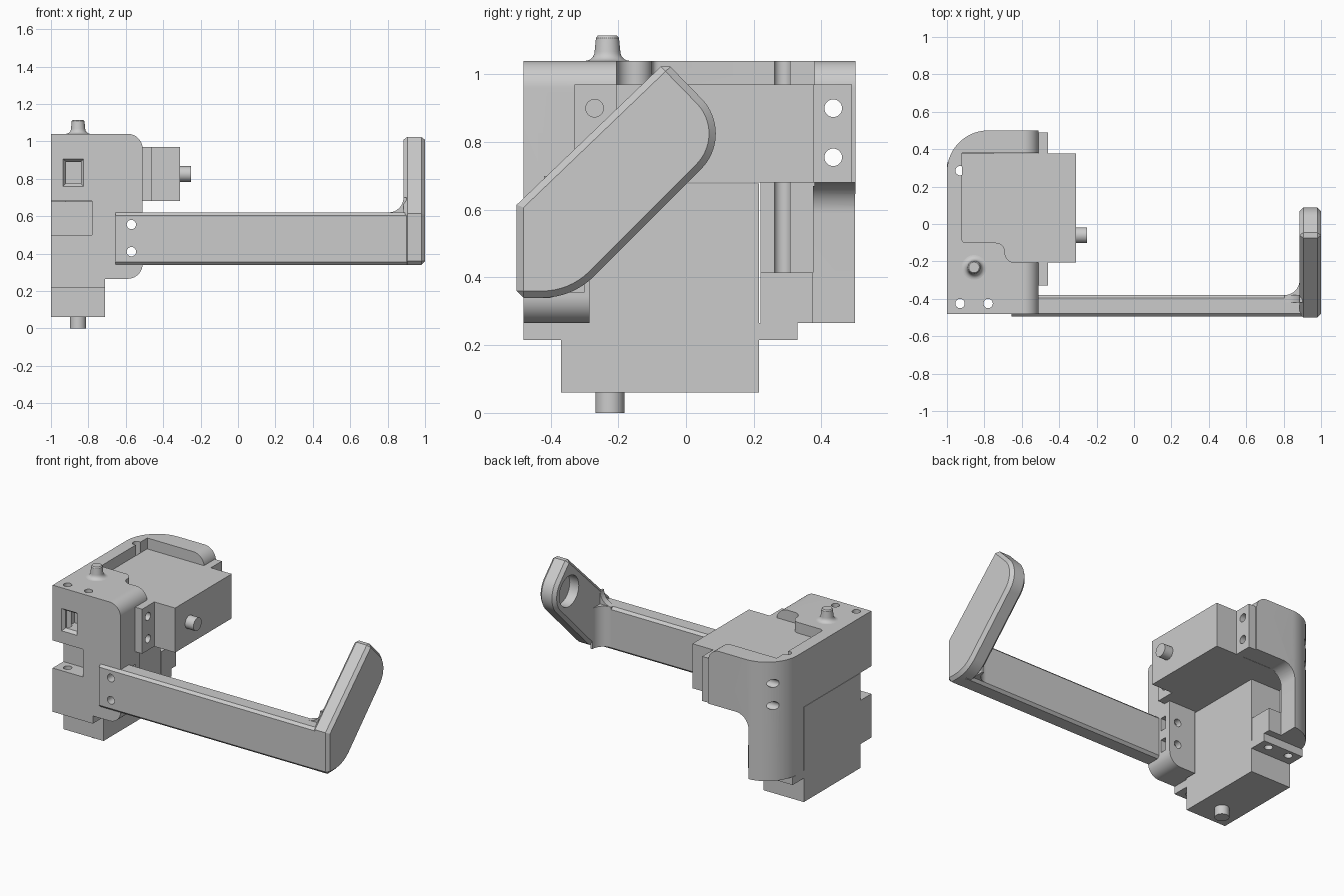
import bpy, bmesh, math

if "Cube" in bpy.data.objects:
    bpy.data.objects.remove(bpy.data.objects["Cube"])

AX = {'x': lambda u, v, d: (d, u, v), 'y': lambda u, v, d: (u, d, v), 'z': lambda u, v, d: (u, v, d)}


def arc(cx, cy, r, a0, a1, n=14):
    angs = [math.radians(a0 + (a1 - a0) * i / n) for i in range(n + 1)]
    return [(cx + r * math.cos(a), cy + r * math.sin(a)) for a in angs]


def finish(name, bm):
    bmesh.ops.recalc_face_normals(bm, faces=bm.faces[:])
    me = bpy.data.meshes.new(name)
    bm.to_mesh(me)
    bm.free()
    ob = bpy.data.objects.new(name, me)
    bpy.context.collection.objects.link(ob)
    return ob


def prism(name, pts, axis, lo, hi, grow=0):
    """Extrude a 2D outline along an axis; grow widens the low end."""
    bm = bmesh.new()
    cu = sum(p[0] for p in pts) / len(pts)
    cv = sum(p[1] for p in pts) / len(pts)
    g = lambda a, c: a + math.copysign(grow, a - c)
    A = [bm.verts.new(AX[axis](g(u, cu), g(v, cv), lo)) for u, v in pts]
    B = [bm.verts.new(AX[axis](u, v, hi)) for u, v in pts]
    bm.faces.new(A)
    bm.faces.new(B[::-1])
    for i in range(len(pts)):
        j = (i + 1) % len(pts)
        bm.faces.new((A[i], A[j], B[j], B[i]))
    return finish(name, bm)


def box(name, x0, x1, y0, y1, z0, z1):
    return prism(name, [(x0, y0), (x1, y0), (x1, y1), (x0, y1)], 'z', z0, z1)


def rod(name, axis, u, v, r, lo, hi):
    return prism(name, arc(u, v, r, 0, 348.75, 31), axis, lo, hi)


def apply(ob):
    dg = bpy.context.evaluated_depsgraph_get()
    me = bpy.data.meshes.new_from_object(ob.evaluated_get(dg))
    ob.modifiers.clear()
    ob.data = me


def boolean(ob, other, op='DIFFERENCE'):
    m = ob.modifiers.new('bool', 'BOOLEAN')
    m.operation, m.object, m.solver = op, other, 'EXACT'
    apply(ob)
    bpy.data.objects.remove(other)


# Bracket: rounded block
prof = [(-1, 0.265)] + arc(-0.59, 0.345, 0.08, -90, 0) + arc(-0.59, 0.96, 0.08, 0, 90) + [(-1, 1.04)]
bracket = prism('bracket', prof, 'y', -0.48, 0.5)
cuts = [
    # big vertical rounded corner at the back left
    prism('c', [(-1.1, 0.6), (-1.1, 0.28)] + arc(-0.78, 0.28, 0.22, 180, 90, 20) + [(-0.78, 0.6)], 'z', 0, 1.2),
    # pockets for the upper and lower servos
    box('c', -0.92, -0.3, -0.205, 0.38, 0.67, 0.97),
    prism('c', [(-0.92, 0.38), (-0.92, -0.08)] + arc(-0.90, -0.08, 0.02, 180, 270, 4)
          + arc(-0.74, -0.15, 0.05, 90, 0, 8) + arc(-0.64, -0.155, 0.05, 180, 270, 8)
          + [(-0.3, -0.205), (-0.3, 0.38)], 'z', 0.96, 1.2),
    box('c', -1.1, -0.70, -0.37, 0.22, 0.2, 0.68),
    box('c', -0.71, -0.4, -0.285, 0.385, 0.2, 0.68),
    box('c', -0.92, -0.4, 0.2, 0.375, 0.415, 0.69),
    # narrow rear column with filleted top
    prism('c', [(-0.8, 0.2), (-0.4, 0.2), (-0.4, 0.68)] + arc(-0.71, 0.59, 0.09, 90, 180), 'y', 0.375, 0.6),
    # front notch and tapered window
    box('c', -1.1, -0.78, -0.6, -0.36, 0.5, 0.68),
    box('c', -0.92, -0.84, -0.6, -0.37, 0.775, 0.89),
    prism('c', [(-0.92, 0.775), (-0.84, 0.775), (-0.84, 0.89), (-0.92, 0.89)], 'y', -0.481, -0.46, 0.016),
]
for z in (0.41, 0.555):
    cuts.append(box('c', -0.62, -0.4, -0.365, -0.325, z - 0.042, z + 0.042))
    cuts.append(rod('c', 'y', -0.57, z, 0.025, -0.7, -0.2))
for z in (0.755, 0.9):
    cuts += [rod('c', 'x', 0.435, z, 0.026, -1.2, -0.3), rod('c', 'x', -0.27, z, 0.026, -0.7, -0.3)]
for x in (-0.93, -0.78):
    cuts += [rod('c', 'z', x, y, 0.025, 0, 1.2) for y in (-0.425, 0.285)]
for c in cuts:
    boolean(bracket, c)

# Pivot pin on the bracket top, with flared foot
bm = bmesh.new()
pp = [(0, 1.035), (0.066, 1.035), (0.066, 1.04)] + arc(0.066, 1.068, 0.028, 270, 180, 6) + [(0.034, 1.108), (0.028, 1.115), (0, 1.115)]
vs = [bm.verts.new((-0.855 + r, -0.232, z)) for r, z in pp]
es = [bm.edges.new(e) for e in zip(vs, vs[1:])]
bmesh.ops.spin(bm, geom=vs + es, cent=(-0.855, -0.232, 0), axis=(0, 0, 1), angle=2 * math.pi, steps=32)
bmesh.ops.remove_doubles(bm, verts=bm.verts[:], dist=1e-4)
finish('pivot_pin', bm)

# Lower servo, shaft down
lower = box('lower_servo', -1, -0.71, -0.37, 0.215, 0.06, 0.678)
boolean(lower, box('f', -1, -0.71, -0.48, 0.33, 0.215, 0.265), 'UNION')
for x in (-0.93, -0.78):
    for y in (-0.425, 0.285):
        boolean(lower, rod('c', 'z', x, y, 0.025, 0.1, 0.4))
rod('lower_shaft', 'z', -0.855, -0.225, 0.043, 0, 0.07)

# Upper servo, shaft to the right
upper = box('upper_servo', -0.92, -0.31, -0.205, 0.378, 0.68, 0.97)
boolean(upper, box('f', -0.51, -0.46, -0.33, 0.49, 0.68, 0.97), 'UNION')
for y in (-0.27, 0.435):
    for z in (0.755, 0.9):
        boolean(upper, rod('c', 'x', y, z, 0.026, -0.6, -0.4))
rod('upper_shaft', 'x', -0.06, 0.825, 0.042, -0.32, -0.25)

# Arm bar with chamfered edges
c = 0.016
y0, y1, z0, z1 = -0.495, -0.38, 0.34, 0.62
arm = prism('arm_bar', [(y0 + c, z0), (y1 - c, z0), (y1, z0 + c), (y1, z1 - c), (y1 - c, z1),
                        (y0 + c, z1), (y0, z1 - c), (y0, z0 + c)], 'x', -0.655, 0.94)
for z in (0.41, 0.555):
    boolean(arm, rod('c', 'y', -0.57, z, 0.025, -0.7, -0.2))

# Fillets joining the bar to the end plate
prism('rear_fillet', [(0.9, y1 - 0.01), (0.805, y1 - 0.01)] + arc(0.805, y1 + 0.08, 0.08, -90, 0) + [(0.9, y1 + 0.08)],
      'z', z0 + c, z1)
prism('top_fillet', [(0.9, z1 - 0.02), (0.805, z1 - 0.02)] + arc(0.805, z1 + 0.08, 0.08, -90, 0) + [(0.9, z1 + 0.08)],
      'y', -0.42, y1)

# End plate with round bearing pocket on its inner face
outline = [(-0.5, 0.34)] + arc(-0.425, 0.557, 0.217, -90, -45, 8) + arc(-0.06, 0.825, 0.148, -45, 45, 20) \
    + [(-0.06, 1.037), (-0.5, 0.615)]
plate = prism('arm_end_plate', outline, 'x', 0.885, 1.0)
m = plate.modifiers.new('bevel', 'BEVEL')
m.width, m.segments, m.limit_method, m.angle_limit = 0.02, 1, 'ANGLE', math.radians(60)
apply(plate)
boolean(plate, rod('c', 'x', -0.06, 0.825, 0.1, 0.8, 0.95))

# Smooth curved surfaces, crisp edges
for ob in bpy.context.scene.objects:
    ob.select_set(True)
    bpy.context.view_layer.objects.active = ob
bpy.ops.object.shade_smooth_by_angle()
